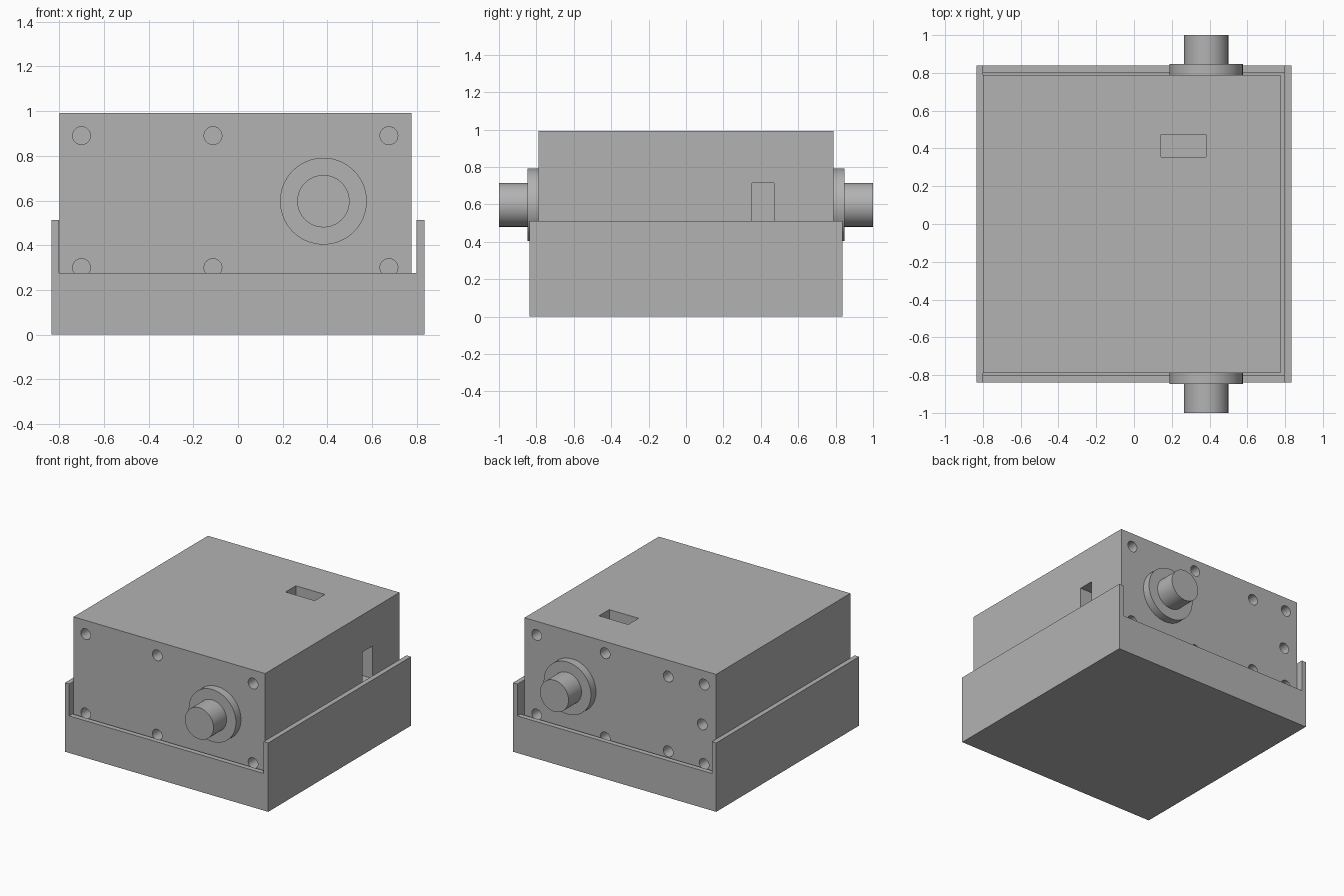
import bpy
import bmesh
from math import pi
from mathutils import Matrix, Vector

if "Cube" in bpy.data.objects:
    bpy.data.objects.remove(bpy.data.objects["Cube"], do_unlink=True)

grey = bpy.data.materials.new("plain grey")
grey.use_nodes = True
grey.diffuse_color = (0.45, 0.45, 0.45, 1)
grey.node_tree.nodes["Principled BSDF"].inputs["Base Color"].default_value = grey.diffuse_color


def add_box(bm, x, y, z):
    """Add a box given its (low, high) range on each axis."""
    lo, hi = (Vector(c) for c in zip(x, y, z))
    place = Matrix.Translation((lo + hi) / 2) @ Matrix.Diagonal((*(hi - lo), 1))
    bmesh.ops.create_cube(bm, size=1, matrix=place)


def add_cylinder(bm, x, z, radius, y0, y1, sides):
    """Add a cylinder along y."""
    place = Matrix.Translation((x, (y0 + y1) / 2, z)) @ Matrix.Rotation(pi / 2, 4, "X")
    bmesh.ops.create_cone(bm, cap_ends=True, segments=sides, radius1=radius,
                          radius2=radius, depth=abs(y1 - y0), matrix=place)


def finish(bm, name):
    mesh = bpy.data.meshes.new(name)
    bm.to_mesh(mesh)
    bm.free()
    mesh.materials.append(grey)
    obj = bpy.data.objects.new(name, mesh)
    bpy.context.collection.objects.link(obj)
    return obj


def select(obj):
    bpy.ops.object.select_all(action="DESELECT")
    obj.select_set(True)
    bpy.context.view_layer.objects.active = obj


def cut(obj, bm):
    """Subtract the shapes in bm from obj."""
    cutter = finish(bm, "cutter")
    cutter.hide_render = True
    mod = obj.modifiers.new("cut", "BOOLEAN")
    mod.operation = "DIFFERENCE"
    mod.solver = "EXACT"
    mod.object = cutter
    select(obj)
    bpy.ops.object.modifier_apply(modifier=mod.name)
    bpy.data.objects.remove(cutter, do_unlink=True)


def smooth(obj):
    select(obj)
    bpy.ops.object.shade_smooth_by_angle(angle=pi / 6)


# Tray: tall side walls, low front and back lips
bm = bmesh.new()
add_box(bm, (-0.835, 0.835), (-0.838, 0.838), (0, 0.512))
tray = finish(bm, "tray")
for half_y, floor in ((0.8, 0.2), (1, 0.275)):
    bm = bmesh.new()
    add_box(bm, (-0.8, 0.798), (-half_y, half_y), (floor, 1))
    cut(tray, bm)

# Housing block
FACE = 0.788
bm = bmesh.new()
add_box(bm, (-0.799, 0.775), (-FACE, FACE), (0.2, 0.992))
housing = finish(bm, "housing")

# Screw holes in the front and back, slots in the top and left side
front_holes = [(x, z) for x in (-0.7, -0.112, 0.675) for z in (0.3, 0.89)]
back_holes = [(x, z) for x in (-0.7, 0.675) for z in (0.3, 0.89)]
back_holes += [(-0.685, 0.59), (-0.405, 0.315), (-0.405, 0.87), (0.113, 0.28), (0.113, 0.905)]
bm = bmesh.new()
for side, holes in ((-1, front_holes), (1, back_holes)):
    for x, z in holes:
        add_cylinder(bm, x, z, 0.04, side * (FACE - 0.12), side * (FACE + 0.1), 24)
add_box(bm, (0.142, 0.382), (0.355, 0.475), (0.84, 1.1))
add_box(bm, (0.62, 0.9), (0.353, 0.47), (0.475, 0.715))
cut(housing, bm)
smooth(housing)

# Flanged connectors on the front and back
for side, label in ((-1, "front"), (1, "back")):
    for part, radius, y0, y1 in (("flange", 0.194, FACE - 0.01, 0.847),
                                 ("plug", 0.117, 0.84, 1.0)):
        bm = bmesh.new()
        add_cylinder(bm, 0.382, 0.597, radius, side * y0, side * y1, 64)
        smooth(finish(bm, f"{label}_{part}"))
